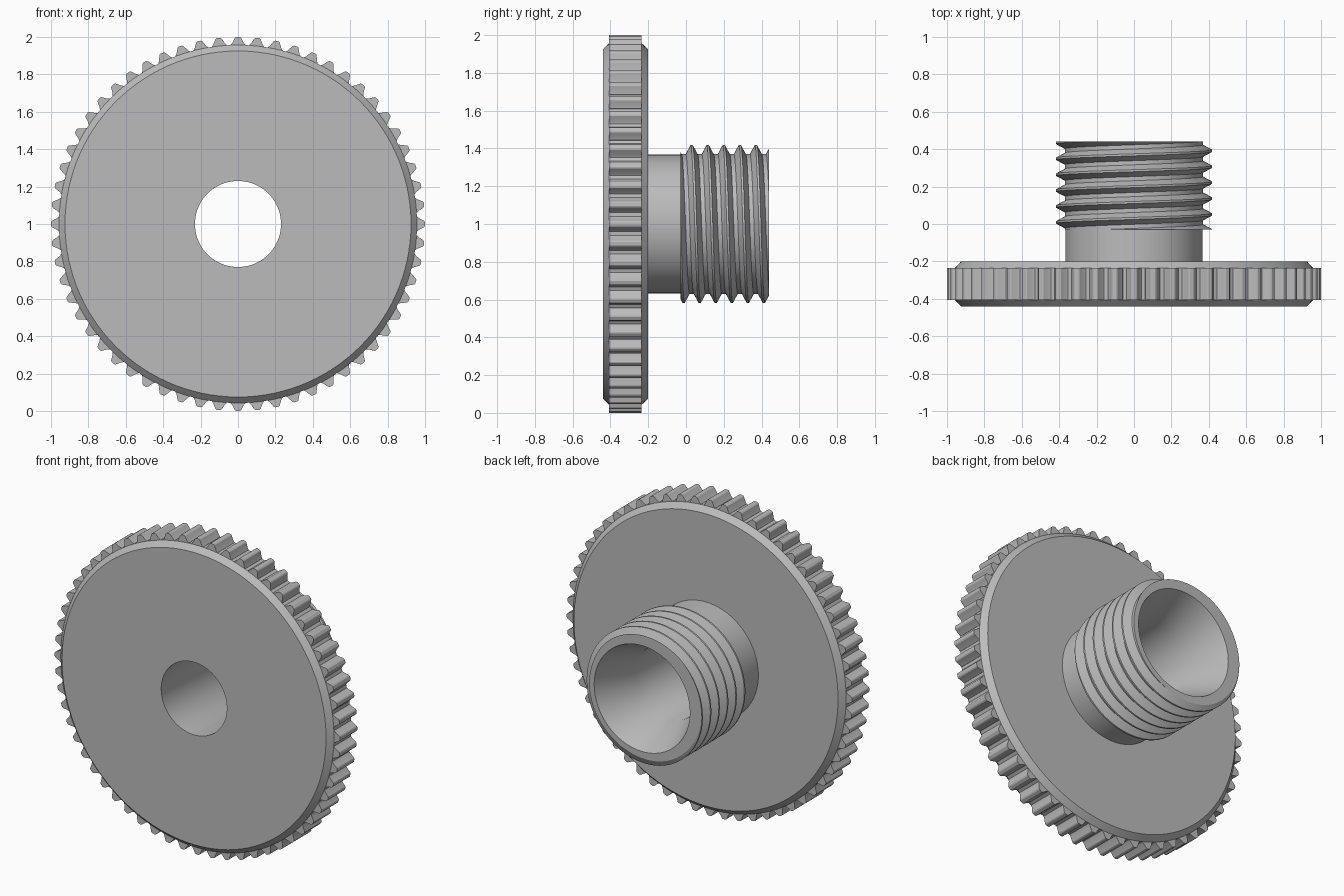
import bpy, bmesh, math
from mathutils import Matrix

if "Cube" in bpy.data.objects:
    bpy.data.objects.remove(bpy.data.objects["Cube"], do_unlink=True)

SEG, TEETH = 120, 60
PITCH, ROOT, CREST = 0.085, 0.37, 0.418
START, END = -0.03, 0.44

grey = bpy.data.materials.new("machined grey")
grey.use_nodes = True
colour = (0.5, 0.5, 0.5, 1)
grey.diffuse_color = colour
grey.node_tree.nodes["Principled BSDF"].inputs["Base Color"].default_value = colour


def point(r, y, a):
    """Point at angle a around the y axis, measured from the top towards +x."""
    return (r * math.sin(a), y, 1 + r * math.cos(a))


def finish(name, bm, angle):
    bmesh.ops.remove_doubles(bm, verts=bm.verts, dist=1e-5)
    bmesh.ops.recalc_face_normals(bm, faces=bm.faces)
    mesh = bpy.data.meshes.new(name)
    bm.to_mesh(mesh)
    bm.free()
    mesh.materials.append(grey)
    obj = bpy.data.objects.new(name, mesh)
    bpy.context.collection.objects.link(obj)
    bpy.ops.object.select_all(action='DESELECT')
    obj.select_set(True)
    bpy.context.view_layer.objects.active = obj
    bpy.ops.object.shade_smooth_by_angle(angle=math.radians(angle))
    return obj


def skin(columns):
    """Join neighbouring columns of points with quads, dropping collapsed ones."""
    bm = bmesh.new()
    grid = [[bm.verts.new(p) for p in col] for col in columns]
    for a, b in zip(grid, grid[1:]):
        for i in range(len(a) - 1):
            bm.faces.new((a[i], a[i + 1], b[i + 1], b[i]))
    bmesh.ops.dissolve_degenerate(bm, dist=1e-6, edges=bm.edges)
    return bm


angles = [2 * math.pi * j / SEG for j in range(SEG + 1)]

# Chamfered wheel, plain neck and countersunk through bore
profile = [(0.367, START), (0.367, -0.2), (0.925, -0.2), (0.957, -0.235),
           (0.957, -0.407), (0.925, -0.44), (0.23, -0.44), (0.23, 0.18),
           (0.335, END)]
finish("wheel_and_bore", skin([[point(r, y, a) for r, y in profile] for a in angles]), 30)

# Rounded gear teeth
half = [(0.04, 0.94), (0.04, 0.957), (0.031, 0.968), (0.02, 0.989),
        (0.016, 0.996), (0.009, 1.0)]
outline = [(-w, r) for w, r in half] + [(w, r) for w, r in reversed(half)]
bm = bmesh.new()
for t in range(TEETH):
    turn = Matrix.Rotation(2 * math.pi * t / TEETH, 4, 'Y')
    ends = []
    for y in (-0.407, -0.235):
        ring = [bm.verts.new(turn @ Matrix.Translation((w, y, r)).to_translation())
                for w, r in outline]
        bm.faces.new(ring)
        ends.append(ring)
    for i in range(len(outline)):
        k = (i + 1) % len(outline)
        bm.faces.new((ends[0][i], ends[0][k], ends[1][k], ends[1][i]))
bmesh.ops.translate(bm, verts=bm.verts, vec=(0, 0, 1))
finish("gear_teeth", bm, 25)

# Right-handed screw thread, trimmed flat at both ends
TIP, FOOT = 0.0055, 0.0315


def thread_radius(y, a):
    offset = y - 0.03 - PITCH * a / (2 * math.pi)
    d = abs((offset + PITCH / 2) % PITCH - PITCH / 2)
    slope = min(max((d - TIP) / (FOOT - TIP), 0), 1)
    return CREST + (ROOT - CREST) * slope


columns = []
for a in angles:
    col = [point(0.367, START, a)]
    for turn in range(-2, 7):
        for off in (-FOOT, -TIP, TIP, FOOT):
            y = 0.03 + PITCH * (turn + a / (2 * math.pi)) + off
            y = min(max(y, START), END)
            col.append(point(thread_radius(y, a), y, a))
    col.append(point(0.335, END, a))
    columns.append(col)
bm = bmesh.new()
grid = [[bm.verts.new(p) for p in col] for col in columns]
for a, b in zip(grid, grid[1:]):
    for i in range(len(a) - 1):
        quad = (a[i], a[i + 1], b[i + 1], b[i])
        if (a[i].co - a[i + 1].co).length + (b[i].co - b[i + 1].co).length > 1e-5:
            bm.faces.new(quad)
finish("screw_thread", bm, 25)
